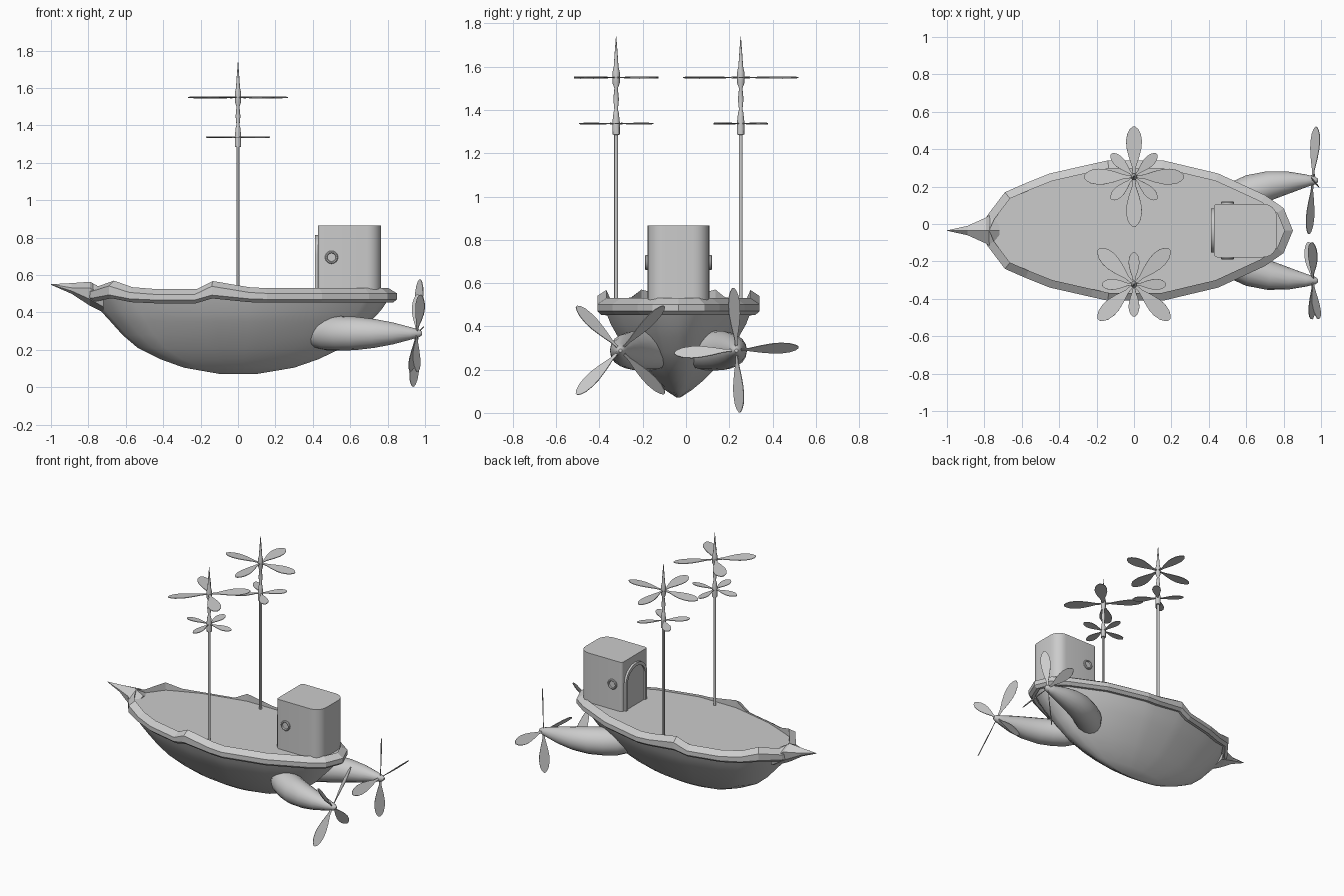
import bpy, bmesh
from math import sin, cos, pi, radians
from mathutils import Vector, Matrix

if "Cube" in bpy.data.objects:
    bpy.data.objects.remove(bpy.data.objects["Cube"])

CY = -0.035  # centre line of the ship


def make(name, verts, faces, smooth=None):
    me = bpy.data.meshes.new(name)
    me.from_pydata([tuple(v) for v in verts], [], faces)
    bm = bmesh.new()
    bm.from_mesh(me)
    bmesh.ops.recalc_face_normals(bm, faces=bm.faces)
    bm.to_mesh(me)
    bm.free()
    ob = bpy.data.objects.new(name, me)
    bpy.context.collection.objects.link(ob)
    if smooth:
        bpy.ops.object.select_all(action='DESELECT')
        bpy.context.view_layer.objects.active = ob
        ob.select_set(True)
        bpy.ops.object.shade_smooth_by_angle(angle=radians(smooth))
    return ob


def loft(name, rings, caps=True, closed=False, smooth=None):
    """Skin a list of equally long closed rings."""
    n, m = len(rings[0]), len(rings)
    verts = [v for r in rings for v in r]
    faces = []
    for i in range(m if closed else m - 1):
        a, b = i * n, (i + 1) % m * n
        faces += [(a + j, a + (j + 1) % n, b + (j + 1) % n, b + j) for j in range(n)]
    if caps and not closed:
        faces += [tuple(range(n)), tuple(range((m - 1) * n, m * n))]
    return make(name, verts, faces, smooth)


def tube(name, path, sides=16, smooth=40):
    """Round body along (x, y, z, radius) points."""
    pts = [Vector(p[:3]) for p in path]
    rings = []
    for i, p in enumerate(path):
        t = (pts[min(i + 1, len(pts) - 1)] - pts[max(i - 1, 0)]).normalized()
        u = t.cross(Vector((0, 0, 1)) if abs(t.z) < .9 else Vector((1, 0, 0))).normalized()
        w = t.cross(u)
        rings.append([pts[i] + p[3] * (u * cos(2 * pi * k / sides) + w * sin(2 * pi * k / sides))
                      for k in range(sides)])
    return loft(name, rings, smooth=smooth)


def rotor(name, centre, normal, radius, width, start, pitch):
    """Four leaf-shaped blades around an axis."""
    ez = Vector(normal).normalized()
    ref = Vector((0, 1, 0)) if abs(ez.x) > .5 else Vector((1, 0, 0))
    ex = (ref - ez * ref.dot(ez)).normalized()
    ey = ez.cross(ex)
    c = Vector(centre)
    leaf = [(.03, .16), (.2, .26), (.4, .68), (.58, .95), (.72, 1), (.86, .84), (.95, .52), (1, .15)]
    verts, faces = [], []
    for k in range(4):
        a = radians(start + 90 * k)
        d = ex * cos(a) + ey * sin(a)
        ch = (ey * cos(a) - ex * sin(a)) * cos(radians(pitch)) + ez * sin(radians(pitch))
        base = len(verts)
        for r, w in leaf:
            verts += [c + d * r * radius - ch * w * width / 2, c + d * r * radius + ch * w * width / 2]
        faces += [(base + 2 * i, base + 2 * i + 1, base + 2 * i + 3, base + 2 * i + 2)
                  for i in range(len(leaf) - 1)]
    ob = make(name, verts, faces)
    mod = ob.modifiers.new("thickness", 'SOLIDIFY')
    mod.thickness, mod.offset = .004, 0
    return ob


# Deck outline, bow to stern: x, half width, rail height
half = [(-.82, 0, .555), (-.785, .08, .54), (-.69, .205, .57), (-.58, .253, .535), (-.45, .305, .525),
        (-.23, .355, .525), (-.14, .375, .568), (.06, .375, .535), (.155, .375, .53), (.45, .305, .53),
        (.70, .19, .53), (.80, .12, .53), (.85, 0, .53)]
outline = half + [(x, -y, z) for x, y, z in half[-2:0:-1]]
N = len(outline)


def inset(d):
    res = []
    for i in range(N):
        p0, p, p1 = (Vector(outline[j % N][:2]) for j in (i - 1, i, i + 1))
        a, b = (p - p0).normalized(), (p1 - p).normalized()
        na, nb = Vector((a.y, -a.x)), Vector((b.y, -b.x))
        m = (na + nb).normalized()
        res.append(p + m * d / max(m.dot(na), .5))
    return res


# Wavy bevelled rail
inner, mid = inset(.042), inset(.02)
rail = []
for (x, y, z), q, h in zip(outline, inner, mid):
    low = .53 + (z - .53) * .6
    rail.append([(x, CY + y, z - .028), (q.x, CY + q.y, z), (q.x, CY + q.y, low - .075),
                 (h.x, CY + h.y, low - .078), (x, CY + y, low - .06)])
loft("rail", rail, closed=True)

# Deck
make("deck", [(q.x, CY + q.y, .515) for q in inner], [tuple(range(N))])

# Hull: outline shrinking toward the keel
levels = [(.48, 1, 1), (.41, .94, .92), (.35, .87, .82), (.28, .79, .67), (.21, .685, .51),
          (.15, .53, .34), (.105, .37, .18), (.072, .13, .03)]
top = inset(.035)
loft("hull", [[(q.x * sx, CY + q.y * sy, z) for q in top] for z, sx, sy in levels], smooth=50)

# Pointed prow
prow = []
for x, w, zt, zb, zk in [(-1, .001, .551, .549, .548), (-.89, .025, .552, .515, .50),
                         (-.79, .07, .55, .47, .435), (-.72, .12, .50, .43, .40)]:
    prow.append([(x, CY, zt + w * .2), (x, CY + w, zt - .02 * (w > .01)), (x, CY + w * .85, zb),
                 (x, CY, zk), (x, CY - w * .85, zb), (x, CY - w, zt - .02 * (w > .01))])
loft("prow", prow)

# Engine pods with propellers
pod = [(.43, .08, .08), (.48, .125, .092), (.55, .172, .092), (.63, .212, .089), (.73, .242, .077),
       (.83, .258, .058), (.92, .266, .034), (.97, .268, .02), (.985, .268, .008)]
for s, side, start in ((-1, "front", 45), (1, "rear", 3)):
    tube(side + "_pod", [(x, CY + s * y, .288, r) for x, y, r in pod])
    rotor(side + "_propeller", (.955, CY + s * .268, .29), (1, -s * .065, -.07), .288, .068, start, 42)

# Masts with stacked rotors
mast = [(.5, .009), (1.285, .009), (1.286, .017), (1.345, .017), (1.39, .012), (1.4, .008), (1.45, .013),
        (1.5, .008), (1.525, .017), (1.575, .017), (1.6, .011), (1.66, .007), (1.74, .001)]
for s, side, up in ((-1, "front", 45), (1, "rear", 0)):
    y = CY + s * .288
    tube(side + "_mast", [(0, y, z, r) for z, r in mast], 12, 30)
    rotor(side + "_upper_rotor", (0, y, 1.55), (0, 0, 1), .268, .085, up, 5)
    rotor(side + "_lower_rotor", (0, y, 1.337), (0, 0, 1), .172, .058, up + 45, 5)

# Cabin: rounded plan, flat roof
plan = []
for cx, cy, r, a0 in ((.69, .068, .075, 0), (.445, .125, .018, 90), (.445, -.125, .018, 180), (.69, -.068, .075, 270)):
    plan += [(cx + r * cos(radians(a0 + 15 * k)), CY + cy + r * sin(radians(a0 + 15 * k))) for k in range(7)]
loft("cabin", [[(x, y, z) for x, y in plan] for z in (.51, .865)], smooth=30)

# Arched door: frame and panel on the bow side of the cabin


def arch(w, top_z, x):
    r = w * .9
    pts = [(x, CY - w, .51)]
    pts += [(x, CY - w * cos(pi * k / 16), top_z - r + r * sin(pi * k / 16)) for k in range(17)]
    return pts + [(x, CY + w, .51)]


loft("door_frame", [arch(.118, .815, .435), arch(.118, .815, .412), arch(.098, .793, .412),
                    arch(.098, .793, .435)], caps=False, smooth=30)
make("door", arch(.1, .795, .422), [tuple(range(19))])

# Portholes on both cabin sides
for s, side in ((-1, "front"), (1, "rear")):
    rings = [[(.5 + r * cos(pi * k / 12), CY + s * d, .695 + r * sin(pi * k / 12)) for k in range(24)]
             for r, d in ((.035, .138), (.035, .15), (.031, .155), (.025, .155), (.022, .147))]
    loft(side + "_porthole", rings, smooth=30)
